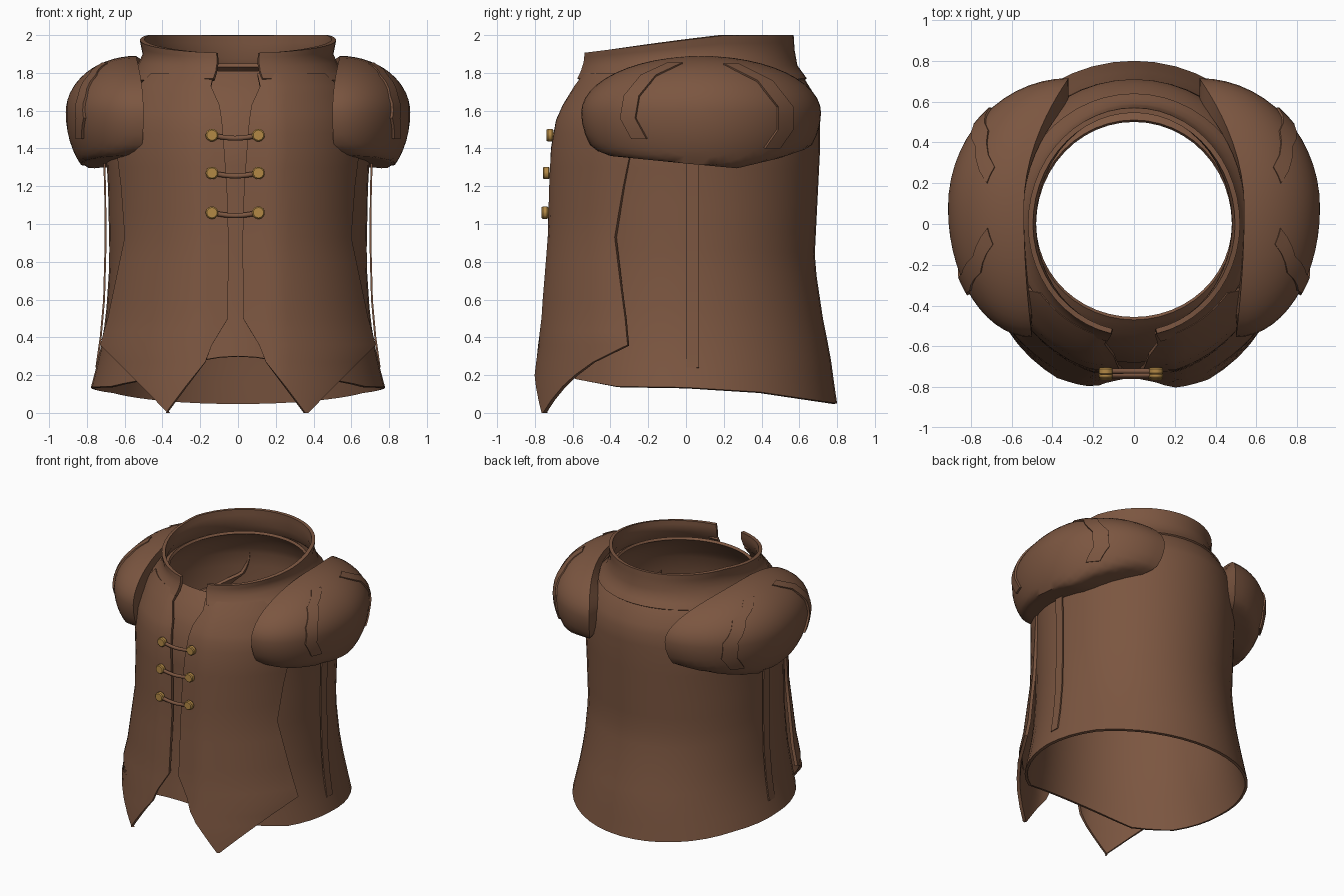
import bpy
import bmesh
from math import sin, cos, pi, acos, atan2, sqrt, radians
from mathutils import Vector

cube = bpy.data.objects.get("Cube")
if cube:
    bpy.data.objects.remove(cube)


def material(name, rgb):
    m = bpy.data.materials.new(name)
    m.use_nodes = True
    m.diffuse_color = (*rgb, 1)
    m.node_tree.nodes["Principled BSDF"].inputs["Base Color"].default_value = (*rgb, 1)
    return m


LEATHER = material("brown leather", (0.2, 0.093, 0.052))
GOLD = material("old gold", (0.45, 0.25, 0.06))


def interp(table, z):
    """Linear lookup in rows of (key, value, value...)."""
    if z <= table[0][0]:
        return table[0][1:]
    for lo, hi in zip(table, table[1:]):
        if z <= hi[0]:
            t = (z - lo[0]) / (hi[0] - lo[0])
            return [p + (q - p) * t for p, q in zip(lo[1:], hi[1:])]
    return table[-1][1:]


def finish(obj, mat, angle=40):
    obj.data.materials.append(mat)
    bpy.ops.object.select_all(action="DESELECT")
    obj.select_set(True)
    bpy.context.view_layer.objects.active = obj
    for mod in list(obj.modifiers):
        bpy.ops.object.modifier_apply(modifier=mod.name)
    bpy.ops.object.shade_smooth_by_angle(angle=radians(angle))


def sheet(name, rows, closed=False, thick=0.02):
    """Skin rows of points into a cloth panel with thickness."""
    bm = bmesh.new()
    grid = [[bm.verts.new(p) for p in row] for row in rows]
    n = len(rows[0])
    for a, b in zip(grid, grid[1:]):
        for i in range(n if closed else n - 1):
            j = (i + 1) % n
            bm.faces.new((a[i], a[j], b[j], b[i]))
    bmesh.ops.remove_doubles(bm, verts=bm.verts, dist=0.0005)
    bm.normal_update()
    out = sum(f.normal.dot(f.calc_center_median() * Vector((1, 1, 0))) * f.calc_area()
              for f in bm.faces)
    if out < 0:
        bmesh.ops.reverse_faces(bm, faces=bm.faces)
    mesh = bpy.data.meshes.new(name)
    bm.to_mesh(mesh)
    bm.free()
    obj = bpy.data.objects.new(name, mesh)
    bpy.context.collection.objects.link(obj)
    mod = obj.modifiers.new("thickness", "SOLIDIFY")
    mod.thickness = thick
    mod.offset = -1
    finish(obj, LEATHER)


def oval(phi, a, front, back, z):
    s = sin(phi)
    return (a * cos(phi), s * (back if s > 0 else front), z)


# Closed body: height, half width, front depth, back depth
BODY = [(0.05, .80, .74, .80), (0.15, .775, .74, .785), (0.3, .735, .735, .765),
        (0.5, .70, .71, .725), (0.8, .68, .69, .68), (1.2, .688, .68, .70),
        (1.4, .70, .68, .71), (1.6, .68, .63, .71), (1.7, .64, .57, .67),
        (1.77, .57, .51, .61), (1.81, .49, .47, .51)]
HEM = [(-1, .30), (-.8, .18), (-.5, .14), (0, .135), (.5, .11), (1, .05)]
STEPS = 48
angles = [2 * pi * i / STEPS for i in range(STEPS)]
body_rows = []
for k in range(13):
    row = []
    for p in angles:
        hem = interp(HEM, sin(p))[0]
        z = hem + (1.4 - hem) * k / 12
        row.append(oval(p, *interp(BODY, z), z))
    body_rows.append(row)
for z in (1.5, 1.6, 1.65, 1.7, 1.735, 1.77, 1.79, 1.81):
    lift = 0.02 * max(0, (z - 1.7) / .11)
    body_rows.append([oval(p, *interp(BODY, z), z + lift * (1 + sin(p))) for p in angles])
sheet("body", body_rows, closed=True)

# Front panels: height, half width, depth, inner edge x, outer edge x
PANEL = [(0, .84, .845, .37, .372), (.14, .82, .835, .265, .51), (.27, .80, .82, .16, .64),
         (.36, .79, .81, .125, .73), (.5, .755, .795, .04, .69), (.93, .69, .765, .037, .60),
         (1.2, .69, .757, .045, .62), (1.4, .70, .747, .06, .645), (1.55, .69, .72, .072, .62),
         (1.63, .66, .685, .085, .58), (1.73, .62, .625, .13, .53), (1.80, .57, .575, .115, .46)]
HEIGHTS = [0, .07, .14, .2, .27, .36, .43, .5, .6, .7, .8, .93, 1.06, 1.2, 1.3, 1.4,
           1.48, 1.55, 1.59, 1.63, 1.68, 1.73, 1.8]


def panel_depth(x, a, front):
    dip = .035 * max(0, 1 - (x / .2) ** 2)
    return -front * sqrt(max(0, 1 - (x / a) ** 2)) + dip


for side, label in ((1, "left"), (-1, "right")):
    rows = []
    for z in HEIGHTS:
        a, front, x0, x1 = interp(PANEL, z)
        p0, p1 = acos((x0 - .013 * side) / a), acos(x1 / a)
        row = []
        for i in range(15):
            x = a * cos(p0 + (p1 - p0) * i / 14)
            row.append((side * x, panel_depth(x, a, front), z))
        rows.append(row)
    sheet(label + "_front_panel", rows, thick=0.022)

# Standing collar, open at the front
COLLAR = [(0, .60, .59, .64), (.3, .54, .57, .59), (.65, .505, .555, .575), (1, .52, .55, .57)]
RIM = [(-1, 1.905), (-.2, 1.96), (.35, 1.998), (1, 2.0)]
rows = []
for t in (0, .15, .3, .48, .65, .82, 1):
    row = []
    for i in range(49):
        p = radians(-77.4 + 334.8 * i / 48)
        low = 1.77 - .01 * cos(p) ** 2
        top = interp(RIM, sin(p))[0]
        row.append(oval(p, *interp(COLLAR, t), low + (top - low) * t))
    rows.append(row)
sheet("collar", rows, thick=0.025)

# Puffed shoulder caps, wrapping further round the back than the front
CAP_Y, CAP_Z, CAP_LEN, CAP_OUT = .08, 1.59, .635, .912
CAP_HEM = [(-.55, 1.42), (-.4, 1.36), (0, 1.32), (.27, 1.295), (.5, 1.35), (.7, 1.42)]


def cap_height(up):
    return .30 if up > 0 else .45


def cap_base(theta):
    c = cos(theta)
    return .54 - (.22 if c > 0 else .04) * c * c


def cap_point(theta, q):
    base = cap_base(theta)
    x = base + (CAP_OUT - base) * cos(q)
    y = CAP_Y + CAP_LEN * cos(theta) * sin(q)
    z = CAP_Z + cap_height(sin(theta)) * sin(theta) * sin(q)
    return x, y, max(z, interp(CAP_HEM, y)[0])


def cap_x(y, z):
    h = (z - CAP_Z) / cap_height(z - CAP_Z)
    w = (y - CAP_Y) / CAP_LEN
    base = cap_base(atan2(h, w))
    return base + (CAP_OUT - base) * sqrt(max(0, 1 - h * h - w * w))


BANDS = {"front": [(-.06, 1.855), (-.2, 1.79), (-.29, 1.68), (-.31, 1.56), (-.25, 1.45)],
         "back": [(.24, 1.85), (.42, 1.76), (.53, 1.62), (.53, 1.5), (.46, 1.4)]}

for side, label in ((1, "left"), (-1, "right")):
    rings = [[cap_point(t, pi / 2 * (1 - k / 14)) for t in angles] for k in range(15)]
    # Edge turned in to meet the body
    turned = [(x, CAP_Y + (y - CAP_Y) * .82, CAP_Z + (z - CAP_Z) * .82) for x, y, z in rings[0]]
    sheet(label + "_shoulder_cap",
          [[(side * x, y, z) for x, y, z in ring] for ring in [turned] + rings], closed=True)

    # Raised bands across each cap
    for place, path in BANDS.items():
        rows = []
        for i in range(13):
            y, z = interp([(k, *p) for k, p in enumerate(path)], i / 3)
            rows.append([(side * (cap_x(y + w, z) + .016), y + w, z) for w in (-.04, 0, .04)])
        sheet(f"{label}_{place}_cap_band", rows, thick=0.022)

    # Loose side strap
    strap = [(.24, .755), (.4, .732), (.6, .714), (.9, .706), (1.15, .708), (1.38, .714)]
    sheet(label + "_side_strap",
          [[(side * x, y, z) for y in (0, .035, .07)] for z, x in strap], thick=0.01)

# Buttons with cord loops down the front
for n, z in enumerate((1.47, 1.27, 1.06)):
    a, front = interp(PANEL, z)[:2]
    ends = []
    for x in (-.138, .108):
        y = panel_depth(x, a, front) - .02
        ends.append((x, y, z))
        bpy.ops.mesh.primitive_cylinder_add(vertices=10, radius=.035, depth=.036,
                                            location=(x, y, z), rotation=(pi / 2, 0, 0))
        button = bpy.context.object
        button.name = f"button_{n + 1}"
        bevel = button.modifiers.new("bevel", "BEVEL")
        bevel.width = .007
        finish(button, GOLD, 25)
    curve = bpy.data.curves.new("cord", "CURVE")
    curve.dimensions = "3D"
    curve.bevel_depth = .013
    curve.bevel_resolution = 2
    spline = curve.splines.new("POLY")
    spline.points.add(8)
    for i, pt in enumerate(spline.points):
        t = i / 8
        p = Vector(ends[0]).lerp(Vector(ends[1]), t)
        pt.co = (p.x, p.y, p.z - .016 * sin(pi * t), 1)
    cord = bpy.data.objects.new(f"cord_{n + 1}", curve)
    curve.materials.append(LEATHER)
    bpy.context.collection.objects.link(cord)
